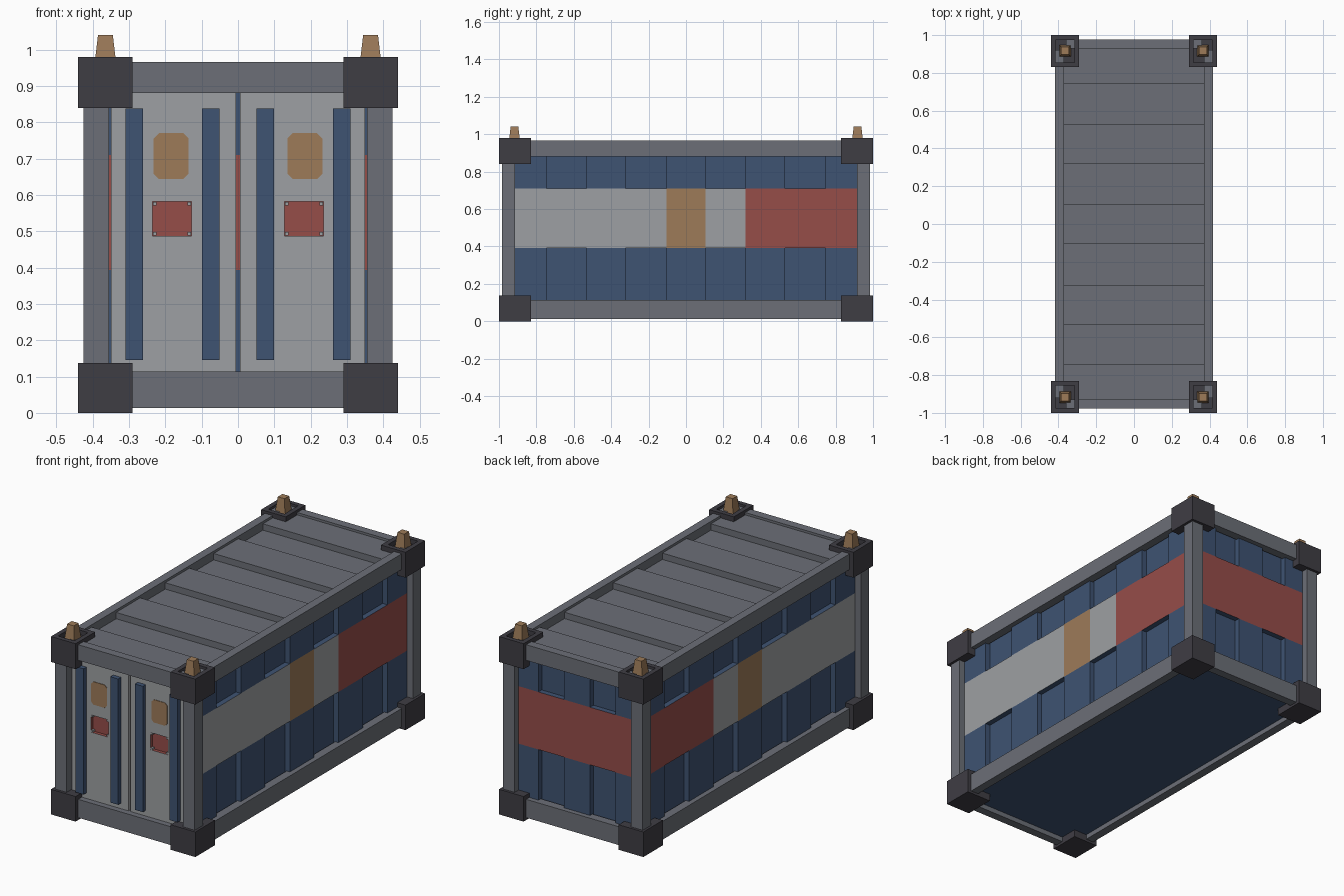
import bpy, bmesh, math
from mathutils import Vector

if "Cube" in bpy.data.objects:
    bpy.data.objects.remove(bpy.data.objects["Cube"])


def material(name, r, g, b):
    m = bpy.data.materials.new(name)
    lin = [((c / 255 + 0.055) / 1.055) ** 2.4 for c in (r, g, b)]
    m.diffuse_color = (*lin, 1)
    m.use_nodes = True
    m.node_tree.nodes["Principled BSDF"].inputs["Base Color"].default_value = m.diffuse_color
    return m


GREY = material("frame grey", 108, 111, 119)
DARK = material("casting charcoal", 63, 61, 68)
BLUE = material("panel blue", 62, 83, 114)
WHITE = material("light grey", 158, 160, 163)
RED = material("faded red", 150, 77, 73)
TAN = material("ochre", 157, 123, 89)


def finish(name, bm, mats):
    me = bpy.data.meshes.new(name)
    bm.to_mesh(me)
    bm.free()
    for m in mats:
        me.materials.append(m)
    ob = bpy.data.objects.new(name, me)
    bpy.context.collection.objects.link(ob)
    return ob


def box(name, x, y, z, mat, top_scale=1.0):
    """Box from (min, max) ranges; top_scale tapers its upper face."""
    bm = bmesh.new()
    bmesh.ops.create_cube(bm, size=1)
    for v in bm.verts:
        s = top_scale if v.co.z > 0 else 1
        v.co = [(a + b) / 2 + c * (b - a) * k
                for (a, b), c, k in zip((x, y, z), v.co, (s, s, 1))]
    return finish(name, bm, [mat])


def span(c, half):
    return (c - half, c + half)


def side(s, a, b):
    return tuple(sorted((s * a, s * b)))


def sheet(name, us, vs, depth, colour, place, out, mats):
    """Stepped sheet: a grid of flat cells at given depths, joined by step faces."""
    bm = bmesh.new()

    def quad(pts, m):
        f = bm.faces.new([bm.verts.new(place(*p)) for p in pts])
        f.material_index = m

    for i in range(len(us) - 1):
        for j in range(len(vs) - 1):
            u0, u1, v0, v1 = us[i], us[i + 1], vs[j], vs[j + 1]
            d = depth(i, j)
            quad([(u0, v0, d), (u1, v0, d), (u1, v1, d), (u0, v1, d)], colour(i, j))
            if i + 2 < len(us) and depth(i + 1, j) != d:
                e = depth(i + 1, j)
                quad([(u1, v0, d), (u1, v0, e), (u1, v1, e), (u1, v1, d)], 0)
            if j + 2 < len(vs) and depth(i, j + 1) != d:
                e = depth(i, j + 1)
                quad([(u0, v1, d), (u1, v1, d), (u1, v1, e), (u0, v1, e)], 0)
    bmesh.ops.remove_doubles(bm, verts=bm.verts, dist=1e-5)
    bmesh.ops.recalc_face_normals(bm, faces=bm.faces)
    if sum(f.normal.dot(Vector(out)) * f.calc_area() for f in bm.faces) < 0:
        bmesh.ops.reverse_faces(bm, faces=bm.faces)
    return finish(name, bm, mats)


# Corrugated side walls with a flat painted band across the middle
YS = [-0.915, -0.745, -0.533, -0.323, -0.105, 0.105, 0.317, 0.53, 0.745, 0.915]
ZS = [0.10, 0.393, 0.71, 0.89]
STEP = 0.03


def rib(i, j):
    return 0 if j == 1 or i % 2 == 0 else -STEP


def band(i, j):
    if j != 1:
        return 0
    return 2 if i >= 6 else 3 if i == 4 else 1


for s, label in ((1, "right"), (-1, "left")):
    sheet(label + "_wall", YS, ZS, rib, band,
          lambda u, v, d: (s * (0.39 + d), u, v), (s, 0, 0), [BLUE, WHITE, RED, TAN])

# Corrugated rear wall with a red band
XS = [-0.36, -0.235, -0.08, 0.08, 0.235, 0.36]
sheet("rear_wall", XS, ZS, rib, lambda i, j: int(j == 1),
      lambda u, v, d: (u, 0.95 + d, v), (0, 1, 0), [BLUE, RED])

# Corrugated roof and flat underside
RY = [-0.93] + YS[1:-1] + [0.93]
sheet("roof", RY, [-0.375, 0.375], lambda i, j: -0.035 if i % 2 else 0,
      lambda i, j: 0, lambda u, v, d: (v, u, 0.953 + d), (0, 0, 1), [GREY])
box("floor", (-0.38, 0.38), (-0.93, 0.93), (0.04, 0.06), BLUE)

# Frame rails
for z, label in (((0.013, 0.114), "bottom"), ((0.88, 0.966), "top")):
    for s in (-1, 1):
        box(label + "_side_rail", side(s, 0.37, 0.417), (-0.92, 0.92), z, GREY)
        box(label + "_end_rail", (-0.36, 0.36), side(s, 0.93, 0.977), z, GREY)

# Corner posts, castings and twist locks
for sx in (-1, 1):
    for sy in (-1, 1):
        bx, by = side(sx, 0.29, 0.44), side(sy, 0.83, 1.0)
        box("corner_post", side(sx, 0.355, 0.426), side(sy, 0.915, 0.985),
            (0.12, 0.86), GREY)
        box("bottom_casting", bx, by, (0, 0.138), DARK)
        cast = box("top_casting", bx, by, (0.84, 0.98), DARK)
        # square socket sunk into the casting's top
        bm = bmesh.new()
        bm.from_mesh(cast.data)
        top = max(bm.faces, key=lambda f: f.calc_center_median().z)
        bmesh.ops.inset_individual(bm, faces=[top], thickness=0.036)
        bmesh.ops.inset_individual(bm, faces=[top], thickness=0, depth=-0.025)
        bm.to_mesh(cast.data)
        bm.free()
        box("twist_lock", span(sx * 0.365, 0.031), span(sy * 0.917, 0.031),
            (0.95, 1.04), TAN, 0.66)

# Doors with a sunken red plate, blue battens and a painted ochre patch
FRONT = -0.945
PX, PZ = (0.128, 0.235), (0.487, 0.582)
for s in (-1, 1):
    bm = bmesh.new()
    xs = sorted(s * x for x in (0.006, *PX, 0.35))
    zs = (0.105, *PZ, 0.89)
    grid = [[bm.verts.new((x, FRONT, z)) for z in zs] for x in xs]
    for i in range(3):
        for j in range(3):
            f = bm.faces.new((grid[i][j], grid[i + 1][j],
                              grid[i + 1][j + 1], grid[i][j + 1]))
            if i == j == 1:
                plate = f
    rim = [e for e in bm.edges if e.is_boundary]
    ext = bmesh.ops.extrude_edge_only(bm, edges=rim)["geom"]
    bmesh.ops.translate(bm, vec=(0, 0.03, 0),
                        verts=[g for g in ext if isinstance(g, bmesh.types.BMVert)])
    bmesh.ops.holes_fill(bm, edges=[e for e in bm.edges if e.is_boundary], sides=0)
    bmesh.ops.recalc_face_normals(bm, faces=bm.faces)
    plate.material_index = 1
    walls = bmesh.ops.inset_individual(bm, faces=[plate], thickness=0, depth=-0.018)
    for f in walls["faces"]:
        f.material_index = 1
    finish("door", bm, [WHITE, RED])

    for x in ((0.051, 0.099), (0.262, 0.31)):
        box("door_batten", side(s, *x), (FRONT - 0.025, FRONT + 0.005),
            (0.145, 0.838), BLUE)
    for x in PX:
        for z in PZ:
            cx = x + math.copysign(0.006, 0.18 - x)
            cz = z + math.copysign(0.006, 0.53 - z)
            box("plate_rivet", span(s * cx, 0.005), (FRONT, FRONT + 0.02),
                span(cz, 0.005), WHITE)

    # patch outline: rectangle with clipped corners
    bm = bmesh.new()
    w, h, c = 0.048, 0.063, 0.014
    ring = [(w, h - c), (w - c, h), (c - w, h), (-w, h - c),
            (-w, c - h), (c - w, -h), (w - c, -h), (w, c - h)]
    face = bm.faces.new([bm.verts.new((s * 0.184 + x, FRONT - 0.003, 0.707 + z))
                         for x, z in ring])
    back = bmesh.ops.extrude_face_region(bm, geom=[face], use_keep_orig=True)["geom"]
    bmesh.ops.translate(bm, vec=(0, 0.004, 0),
                        verts=[g for g in back if isinstance(g, bmesh.types.BMVert)])
    bmesh.ops.recalc_face_normals(bm, faces=bm.faces)
    finish("door_patch", bm, [TAN])
